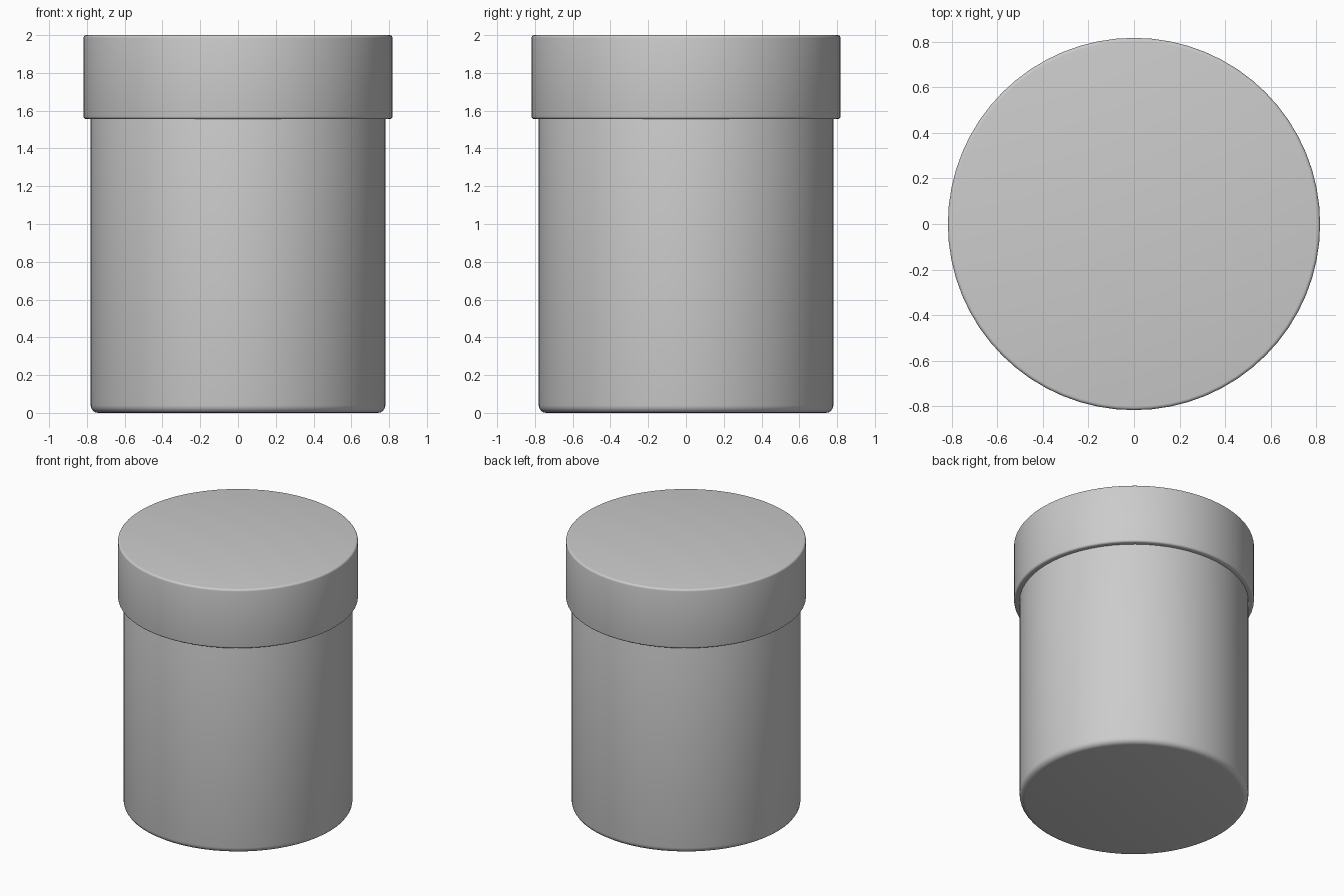
import bpy, bmesh, math

if "Cube" in bpy.data.objects:
    bpy.data.objects.remove(bpy.data.objects["Cube"])

SIDES = 64


def rounded_cylinder(name, radius, z0, z1, bottom_round, top_round, steps=4):
    """Closed turned solid with rounded bottom and top rims."""
    profile = []
    for i in range(steps + 1):
        a = math.pi / 2 * i / steps
        profile.append((radius - bottom_round * (1 - math.sin(a)),
                        z0 + bottom_round * (1 - math.cos(a))))
    for i in range(steps + 1):
        a = math.pi / 2 * i / steps
        profile.append((radius - top_round * (1 - math.cos(a)),
                        z1 - top_round * (1 - math.sin(a))))
    bm = bmesh.new()
    rings = [[bm.verts.new((r * math.cos(math.tau * k / SIDES),
                            r * math.sin(math.tau * k / SIDES), z))
              for k in range(SIDES)] for r, z in profile]
    for low, high in zip(rings, rings[1:]):
        for k in range(SIDES):
            n = (k + 1) % SIDES
            bm.faces.new((low[k], low[n], high[n], high[k]))
    bm.faces.new(rings[0][::-1])
    bm.faces.new(rings[-1])
    mesh = bpy.data.meshes.new(name)
    bm.to_mesh(mesh)
    bm.free()
    obj = bpy.data.objects.new(name, mesh)
    bpy.context.collection.objects.link(obj)
    bpy.ops.object.select_all(action='DESELECT')
    obj.select_set(True)
    bpy.context.view_layer.objects.active = obj
    bpy.ops.object.shade_smooth_by_angle(angle=math.radians(35))
    return obj


# Jar body, running up a little way inside the lid
rounded_cylinder("jar_body", 0.78, 0.0, 1.60, 0.04, 0.01)

# Wider lid with small rounded rims
rounded_cylinder("jar_lid", 0.818, 1.555, 2.0, 0.015, 0.015)
